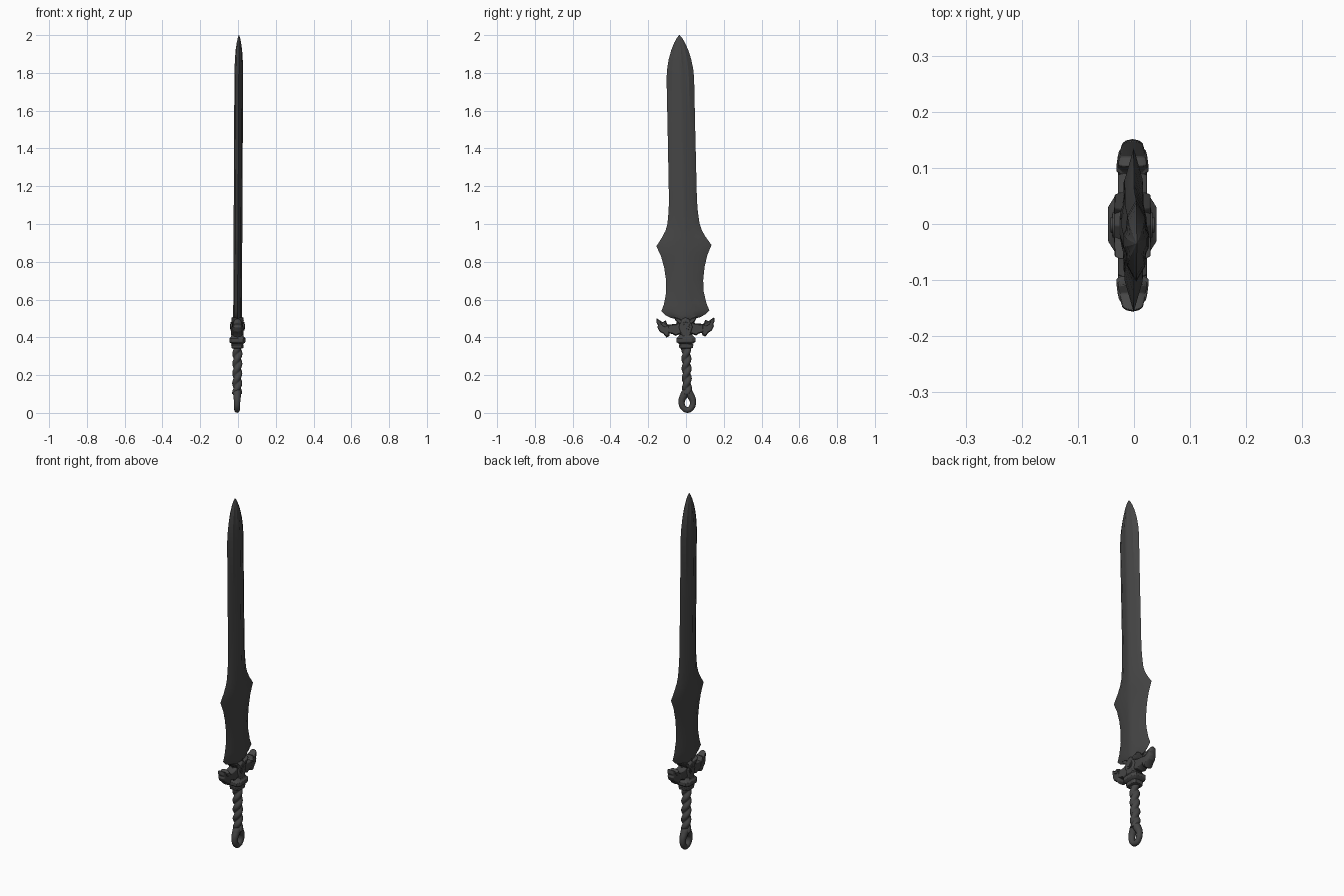
import bpy, bmesh, math
from mathutils import Matrix

if "Cube" in bpy.data.objects:
    bpy.data.objects.remove(bpy.data.objects["Cube"])

# The whole sword leans very slightly
LEAN = (Matrix.Translation((-0.005, 0.008, 0.001)) @ Matrix.Rotation(0.0215, 4, 'X')
        @ Matrix.Rotation(0.005, 4, 'Y'))
STEEL = bpy.data.materials.new("dark_steel")
STEEL.diffuse_color = (0.06, 0.06, 0.06, 1)
STEEL.use_nodes = True
STEEL.node_tree.nodes["Principled BSDF"].inputs["Base Color"].default_value = STEEL.diffuse_color


def place(name, data):
    ob = bpy.data.objects.new(name, data)
    data.materials.append(STEEL)
    bpy.context.collection.objects.link(ob)
    ob.matrix_world = LEAN
    return ob


def loft(name, rings, angle=30, bevel=0.0, shape=None):
    """Skin a list of equal-length point rings and cap both ends."""
    bm = bmesh.new()
    rows = [[bm.verts.new(p) for p in r] for r in rings]
    n = len(rows[0])
    for a, b in zip(rows, rows[1:]):
        for i in range(n):
            j = (i + 1) % n
            bm.faces.new((a[i], a[j], b[j], b[i]))
    caps = [bm.faces.new(rows[0][::-1]), bm.faces.new(rows[-1])]
    bmesh.ops.triangulate(bm, faces=caps)
    if shape:
        for v in bm.verts:
            v.co = shape(v.co)
    bmesh.ops.recalc_face_normals(bm, faces=bm.faces)
    me = bpy.data.meshes.new(name)
    bm.to_mesh(me)
    bm.free()
    ob = place(name, me)
    if bevel:
        mod = ob.modifiers.new("bevel", 'BEVEL')
        mod.width, mod.segments = bevel, 2
    bpy.ops.object.select_all(action='DESELECT')
    ob.select_set(True)
    bpy.context.view_layer.objects.active = ob
    bpy.ops.object.shade_smooth_by_angle(angle=math.radians(angle))
    return ob


def plate(name, outline, thick, core=0.72, side=1, **kw):
    """Cushion-shaped plate from a (y, z) outline, thick in x on both sides."""
    cy = sum(p[0] for p in outline) / len(outline)
    cz = sum(p[1] for p in outline) / len(outline)
    rings = []
    for x, s in ((-1, core), (-0.7, 0.93), (0, 1), (0.7, 0.93), (1, core)):
        rings.append([(x * thick, side * (cy + (y - cy) * s), cz + (z - cz) * s)
                      for y, z in outline])
    return loft(name, rings, **kw)


# Blade: (height, half width, thickness factor)
stations = [(0.44, 0.045, 1), (0.498, 0.05, 1), (0.503, 0.075, 1), (0.518, 0.105, 1),
            (0.54, 0.127, 1), (0.575, 0.113, 1), (0.64, 0.099, 1), (0.70, 0.098, 1),
            (0.77, 0.107, 1), (0.83, 0.122, 1), (0.885, 0.146, 1), (0.93, 0.115, 1),
            (0.965, 0.096, 1), (1.0, 0.085, 1), (1.07, 0.077, 1), (1.13, 0.074, 1),
            (1.5, 0.073, 1), (1.77, 0.073, 1), (1.82, 0.069, 0.98), (1.87, 0.060, 0.9),
            (1.92, 0.045, 0.75), (1.96, 0.028, 0.5), (1.985, 0.014, 0.26), (2.0, 0.001, 0.03)]
half = [(1, 0), (0.62, 0.016), (0.30, 0.018), (0.15, 0.023)]
upper = half + [(-y, x) for y, x in half[::-1]]
section = upper + [(y, -x) for y, x in upper[-2:0:-1]]
loft("blade", [[(x * t, y * w, z) for y, x in section] for z, w, t in stations], angle=25)


# Guard arms ending in beast heads
def round_ends(co):
    d = min(1, max(0, abs(co.y) - 0.09) / 0.078)
    co.x *= math.sqrt(1 - d * d)
    return co


head = [(0.085, 0.462), (0.097, 0.472), (0.105, 0.491), (0.122, 0.482), (0.152, 0.503),
        (0.154, 0.480), (0.146, 0.466), (0.150, 0.455), (0.138, 0.432), (0.118, 0.420),
        (0.103, 0.400), (0.088, 0.408), (0.083, 0.430)]
arm = [(0.02, 0.485), (0.05, 0.472), (0.095, 0.468), (0.10, 0.425), (0.07, 0.418),
       (0.055, 0.408), (0.02, 0.42)]
brow = [(0.088, 0.465), (0.110, 0.474), (0.142, 0.488), (0.128, 0.464), (0.105, 0.452)]
prong = [(0.012, 0.478), (0.028, 0.498), (0.062, 0.508), (0.052, 0.488), (0.03, 0.468)]
for side, label in ((-1, "left"), (1, "right")):
    plate("guard_head_" + label, head, 0.026, 0.8, side, shape=round_ends, bevel=0.002)
    plate("guard_brow_" + label, brow, 0.029, 0.75, side, shape=round_ends, bevel=0.002)
    plate("guard_arm_" + label, arm, 0.026, 0.8, side, bevel=0.002)
    plate("guard_prong_" + label, prong, 0.032, 0.75, side, bevel=0.002)

# Central boss with a stepped round stud
boss = [(0, 0.51), (0.03, 0.492), (0.042, 0.455), (0.03, 0.418), (0.025, 0.395),
        (-0.025, 0.395), (-0.03, 0.418), (-0.042, 0.455), (-0.03, 0.492)]
plate("guard_boss", boss, 0.033, 0.75, bevel=0.002)
for name, r, t in (("boss_rim", 0.026, 0.036), ("boss_stud", 0.016, 0.039)):
    circle = [(r * math.cos(a * math.pi / 10), 0.457 + r * math.sin(a * math.pi / 10))
              for a in range(20)]
    plate(name, circle, t, 0.85)

# Stepped eight-sided collar under the guard
octagon = [(1, 0.6), (0.7, 1), (-0.7, 1), (-1, 0.6), (-1, -0.6), (-0.7, -1), (0.7, -1), (1, -0.6)]
steps = [(0.340, 0.024, 0.026), (0.343, 0.031, 0.036), (0.360, 0.033, 0.039),
         (0.364, 0.029, 0.034), (0.370, 0.038, 0.044), (0.376, 0.043, 0.051),
         (0.394, 0.043, 0.051), (0.402, 0.034, 0.042), (0.415, 0.030, 0.032)]
loft("collar", [[(x * rx, y * ry, z) for x, y in octagon] for z, rx, ry in steps],
     bevel=0.0015)

# Rope-twisted grip of two strands
rings = []
for k in range(91):
    z = 0.10 + 0.25 * k / 90
    twist = z * math.pi / 0.052
    ring = []
    for i in range(32):
        a = i * 2 * math.pi / 32
        r = 0.017 + 0.0095 * abs(math.cos(a - twist))
        ring.append((r * math.cos(a), r * math.sin(a), z))
    rings.append(ring)
loft("grip", rings, angle=50)

# Teardrop ring pommel, thicker at the top
cu = bpy.data.curves.new("pommel_ring", 'CURVE')
cu.dimensions, cu.bevel_depth, cu.bevel_resolution = '3D', 0.0165, 4
cu.resolution_u = 10
path = [(0, 0.108, 1.4), (0.019, 0.088, 1.2), (0.030, 0.055, 1.0), (0.020, 0.025, 0.92),
        (0, 0.0142, 0.9), (-0.020, 0.025, 0.92), (-0.030, 0.055, 1.0), (-0.019, 0.088, 1.2)]
sp = cu.splines.new('BEZIER')
sp.bezier_points.add(len(path) - 1)
sp.use_cyclic_u = True
for p, (y, z, r) in zip(sp.bezier_points, path):
    p.co, p.radius = (0, y, z), r
    p.handle_left_type = p.handle_right_type = 'AUTO'
sp.use_smooth = True
place("pommel_ring", cu)
